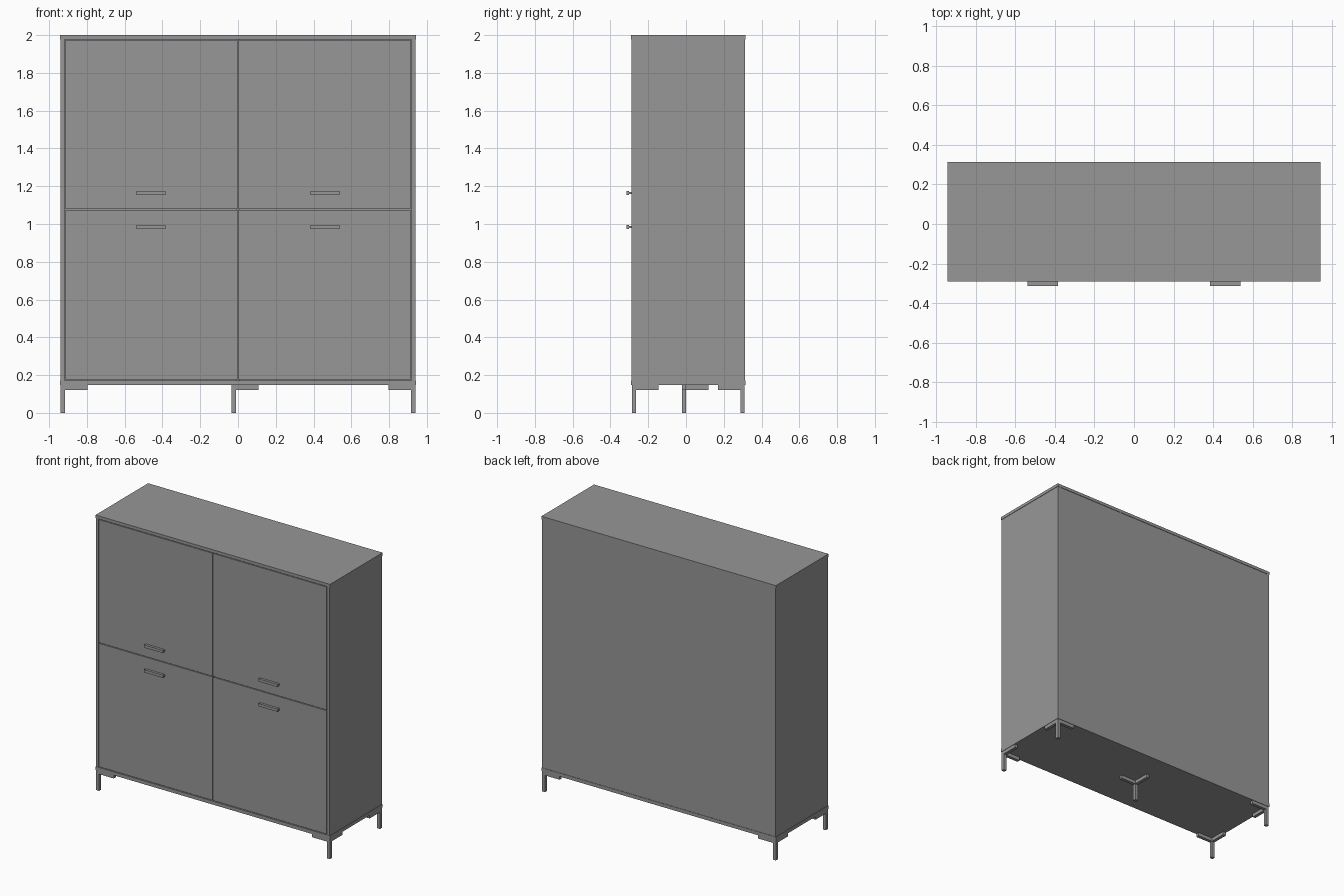
import bpy, bmesh

if "Cube" in bpy.data.objects:
    bpy.data.objects.remove(bpy.data.objects["Cube"])

Y0, Y1 = -0.29, 0.314      # body front and back
W = 0.943                  # half width
IN = 0.003                 # small setback of sides, back and legs

# Dark grey finish
grey = bpy.data.materials.new("dark_grey")
grey.diffuse_color = (0.31, 0.31, 0.31, 1)
grey.use_nodes = True
grey.node_tree.nodes["Principled BSDF"].inputs["Base Color"].default_value = grey.diffuse_color


def obj_from_bmesh(name, bm):
    bmesh.ops.recalc_face_normals(bm, faces=bm.faces)
    me = bpy.data.meshes.new(name)
    bm.to_mesh(me)
    bm.free()
    me.materials.append(grey)
    ob = bpy.data.objects.new(name, me)
    bpy.context.collection.objects.link(ob)
    return ob


def box(name, x, y, z):
    """Box from (min, max) pairs."""
    bm = bmesh.new()
    bmesh.ops.create_cube(bm, size=1)
    for v in bm.verts:
        v.co = [(r[0] + r[1]) / 2 + c * (r[1] - r[0]) for c, r in zip(v.co, (x, y, z))]
    return obj_from_bmesh(name, bm)


def extrude(name, pts, vec):
    """Extrude a closed profile along a vector."""
    bm = bmesh.new()
    f = bm.faces.new([bm.verts.new(p) for p in pts])
    r = bmesh.ops.extrude_face_region(bm, geom=[f])
    verts = [g for g in r["geom"] if isinstance(g, bmesh.types.BMVert)]
    bmesh.ops.translate(bm, verts=verts, vec=vec)
    return obj_from_bmesh(name, bm)


# Carcass panels
box("top_panel", (-W, W), (Y0, Y1), (1.978, 2.0))
box("bottom_panel", (-W, W), (Y0, Y1), (0.147, 0.172))
for side, s in (("left", -1), ("right", 1)):
    box(side + "_side_panel", sorted((s * (W - IN), s * 0.919)),
        (Y0 + 0.001, Y1 - 0.001), (0.172, 1.978))
box("back_panel", (-0.919, 0.919), (Y1 - 0.02, Y1 - IN), (0.172, 1.978))

# Inner divider behind the middle door gap
box("inner_divider", (-0.011, 0.011), (Y0 + 0.025, Y1 - 0.02), (0.172, 1.978))

# Four doors, each with a lipped handle
rows = (("lower", (0.177, 1.074), 0.984), ("upper", (1.079, 1.973), 1.164))
for side, s in (("left", -1), ("right", 1)):
    for row, z, hz in rows:
        box(f"{row}_{side}_door", sorted((s * 0.003, s * 0.914)), (Y0 + 0.001, Y0 + 0.02), z)
        x0 = s * 0.461 - 0.077
        profile = [(Y0 + 0.001, -0.006), (Y0 - 0.012, -0.006), (Y0 - 0.012, -0.01),
                   (Y0 - 0.024, -0.01), (Y0 - 0.024, 0.01), (Y0 - 0.012, 0.01),
                   (Y0 - 0.012, 0.006), (Y0 + 0.001, 0.006)]
        extrude(f"{row}_{side}_handle", [(x0, y, hz + dz) for y, dz in profile], (0.154, 0, 0))


# Legs: square post with an L-shaped bracket under the floor
def leg(name, cx, cy, dx, dy, t=0.023, arm=0.142):
    box(name + "_leg", sorted((cx, cx + dx * t)), sorted((cy, cy + dy * t)), (0, 0.147))
    ell = [(t, 0), (arm, 0), (arm, t), (t, t), (t, arm), (0, arm), (0, t)]
    extrude(name + "_bracket", [(cx + dx * a, cy + dy * b, 0.122) for a, b in ell], (0, 0, 0.025))


for side, s in (("left", -1), ("right", 1)):
    leg("front_" + side, s * (W - IN), Y0 + IN, -s, 1)
    leg("back_" + side, s * (W - IN), Y1 - IN, -s, -1)
leg("middle", -0.034, -0.022, 1, 1)
